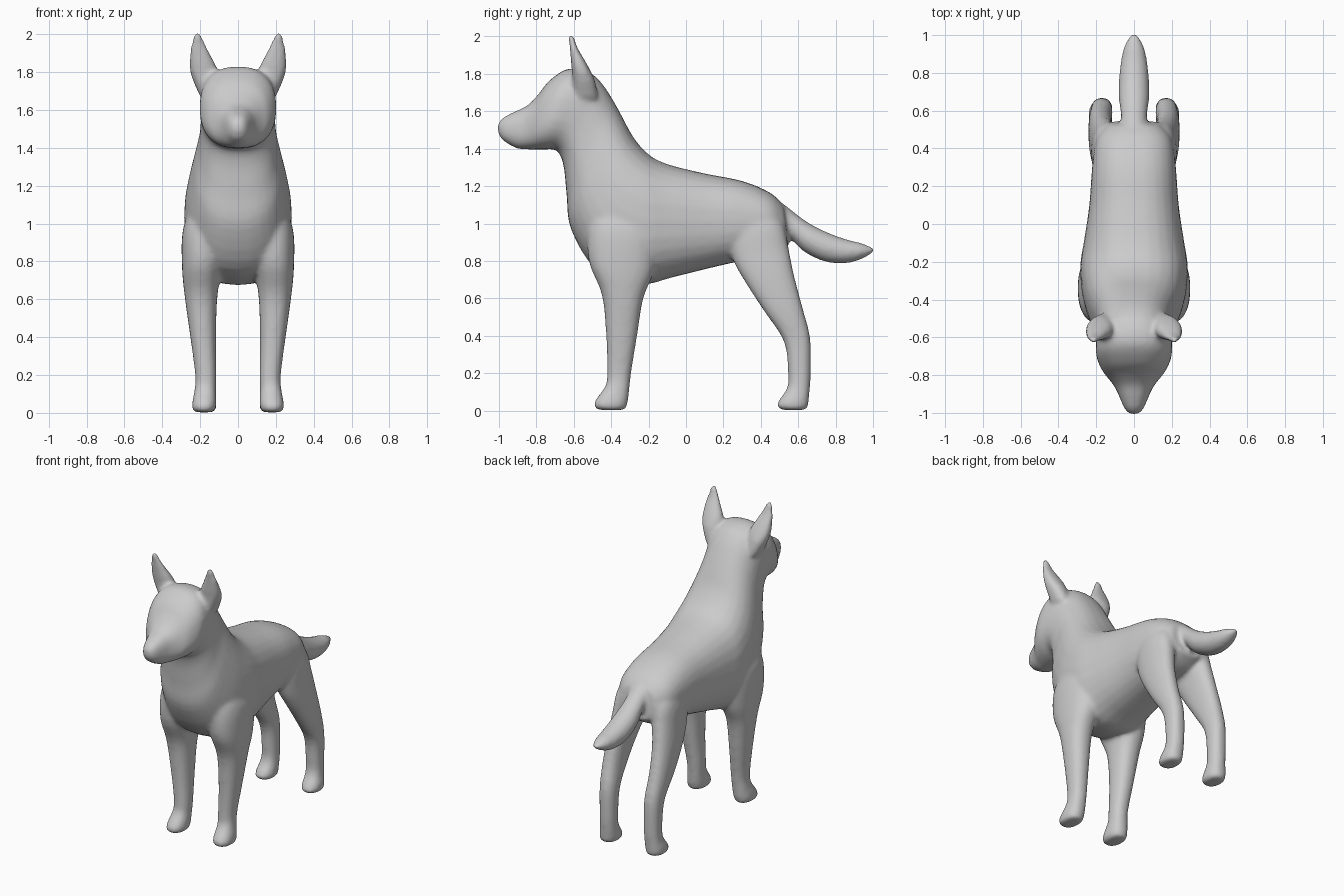
import bpy, bmesh, math
from mathutils import Vector

SEG, STEPS = 28, 4


def catmull(a, b, c, d, t):
    return [0.5 * (2 * q + (r - p) * t + (2 * p - 5 * q + 4 * r - s) * t * t
                   + (3 * q - p - 3 * r + s) * t ** 3) for p, q, r, s in zip(a, b, c, d)]


def loft(bm, stations, side=1, power=2.3):
    """Station = (y1, z1, y2, z2, x centre, x half width): two silhouette points and a width."""
    n = len(stations)
    dense = []
    for i in range(n - 1):
        four = [stations[min(max(k, 0), n - 1)] for k in (i - 1, i, i + 1, i + 2)]
        dense += [catmull(*four, s / STEPS) for s in range(STEPS)]
    dense.append(stations[-1])
    rings = []
    for y1, z1, y2, z2, xc, xh in dense:
        mid = Vector((side * xc, (y1 + y2) / 2, (z1 + z2) / 2))
        half = Vector((0, (y1 - y2) / 2, (z1 - z2) / 2))
        ring = []
        for k in range(SEG):
            a = 2 * math.pi * k / SEG
            c = math.copysign(abs(math.cos(a)) ** (2 / power), math.cos(a))
            s = math.copysign(abs(math.sin(a)) ** (2 / power), math.sin(a))
            ring.append(bm.verts.new(mid + half * c + Vector((xh * s, 0, 0))))
        rings.append(ring)
    faces = [bm.faces.new(rings[0]), bm.faces.new(rings[-1])]
    for r0, r1 in zip(rings, rings[1:]):
        for k in range(SEG):
            j = (k + 1) % SEG
            faces.append(bm.faces.new((r0[k], r0[j], r1[j], r1[k])))
    bmesh.ops.recalc_face_normals(bm, faces=faces)


# rump, torso, neck and head, back to front
trunk = [
    (.52, 1.10, .55, .88, 0, .13), (.45, 1.165, .45, .82, 0, .20),
    (.30, 1.228, .30, .80, 0, .222), (.10, 1.268, .10, .755, 0, .237),
    (-.10, 1.318, -.08, .71, 0, .265), (-.20, 1.37, -.25, .675, 0, .285),
    (-.28, 1.46, -.48, .755, 0, .272), (-.34, 1.57, -.615, .97, 0, .235),
    (-.39, 1.66, -.638, 1.15, 0, .207), (-.45, 1.75, -.655, 1.31, 0, .197),
    (-.52, 1.81, -.69, 1.39, 0, .20), (-.63, 1.828, -.76, 1.395, 0, .20),
    (-.73, 1.765, -.82, 1.395, 0, .165), (-.79, 1.69, -.86, 1.397, 0, .125),
    (-.85, 1.63, -.90, 1.40, 0, .094), (-.92, 1.597, -.945, 1.422, 0, .07),
    (-.98, 1.565, -.985, 1.45, 0, .047), (-1.007, 1.53, -1.007, 1.49, 0, .02)]

# tail, root to tip
tail = [
    (.42, 1.15, .42, .98, 0, .10), (.52, 1.105, .50, .97, 0, .072),
    (.60, 1.043, .56, .92, 0, .07), (.68, .99, .63, .85, 0, .08),
    (.78, .943, .74, .797, 0, .08), (.87, .912, .85, .787, 0, .07),
    (.94, .895, .94, .81, 0, .052), (1.008, .867, 1.008, .85, 0, .018)]

# legs, paw to shoulder or hip
front_leg = [
    (-.47, .003, -.325, .003, .18, .05), (-.494, .025, -.318, .02, .18, .062),
    (-.482, .06, -.31, .05, .178, .064), (-.432, .13, -.303, .11, .173, .057),
    (-.422, .20, -.293, .20, .17, .056), (-.427, .40, -.261, .40, .184, .068),
    (-.45, .62, -.228, .60, .195, .086), (-.52, .80, -.17, .75, .19, .106),
    (-.52, 1.0, -.15, .95, .17, .12), (-.45, 1.15, -.20, 1.12, .12, .10)]
hind_leg = [
    (.51, .003, .64, .003, .178, .05), (.486, .025, .652, .02, .178, .062),
    (.50, .06, .656, .05, .177, .063), (.54, .12, .662, .11, .172, .056),
    (.546, .20, .667, .20, .17, .055), (.523, .37, .664, .39, .172, .058),
    (.418, .53, .624, .55, .178, .063), (.32, .68, .577, .73, .17, .07),
    (.25, .81, .547, .88, .15, .08), (.23, .95, .52, 1.0, .13, .09),
    (.28, 1.1, .45, 1.1, .10, .08)]

# ear, base to tip
ear = [
    (-.60, 1.67, -.47, 1.67, .155, .045), (-.605, 1.76, -.485, 1.76, .178, .062),
    (-.612, 1.83, -.512, 1.82, .185, .072), (-.618, 1.90, -.545, 1.88, .20, .055),
    (-.624, 1.96, -.58, 1.94, .21, .037), (-.632, 2.012, -.60, 2.008, .215, .015)]

bm = bmesh.new()
loft(bm, trunk, power=2.4)
loft(bm, tail, power=2)
for side in (-1, 1):
    for part in (front_leg, hind_leg, ear):
        loft(bm, part, side)
mesh = bpy.data.meshes.new("dog")
bm.to_mesh(mesh)
bm.free()
dog = bpy.data.objects.new("dog", mesh)
bpy.context.collection.objects.link(dog)

# fuse the parts into one skin and soften the joins
fuse = dog.modifiers.new("fuse", 'REMESH')
fuse.mode = 'VOXEL'
fuse.voxel_size = 0.013
fuse.use_smooth_shade = True
soften = dog.modifiers.new("soften", 'SMOOTH')
soften.factor = 0.5
soften.iterations = 10
